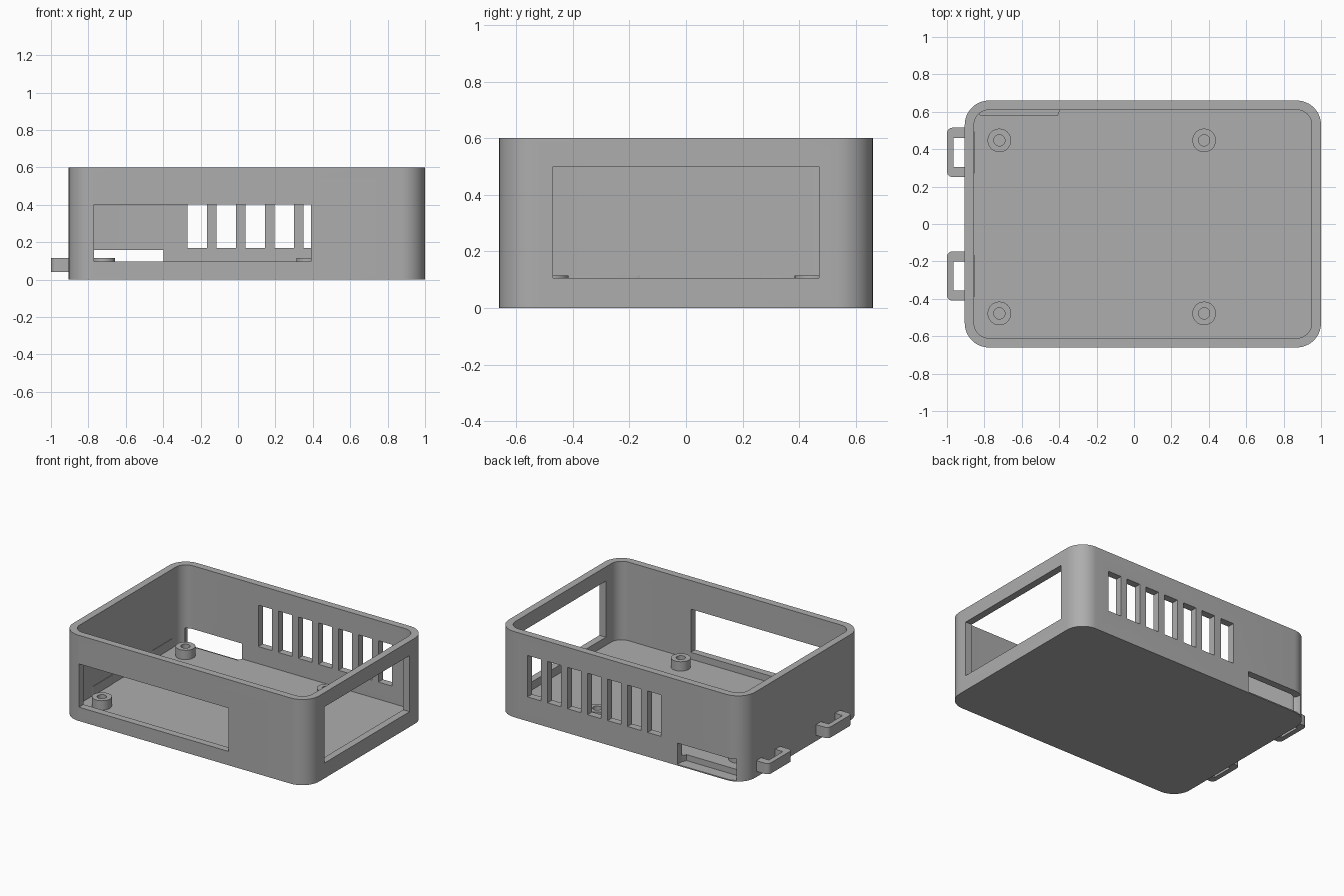
import bpy, bmesh, math

cube = bpy.data.objects.get("Cube")
if cube:
    bpy.data.objects.remove(cube, do_unlink=True)

grey = bpy.data.materials.new("plain grey")
grey.use_nodes = True
tone = (0.42, 0.42, 0.42, 1)
grey.diffuse_color = tone
grey.node_tree.nodes["Principled BSDF"].inputs["Base Color"].default_value = tone


def prism(name, outline, z0, z1):
    """Solid from a flat outline, extruded upward."""
    bm = bmesh.new()
    face = bm.faces.new([bm.verts.new((x, y, z0)) for x, y in outline])
    top = bmesh.ops.extrude_face_region(bm, geom=[face])["geom"]
    verts = [v for v in top if isinstance(v, bmesh.types.BMVert)]
    bmesh.ops.translate(bm, verts=verts, vec=(0, 0, z1 - z0))
    bmesh.ops.recalc_face_normals(bm, faces=bm.faces)
    mesh = bpy.data.meshes.new(name)
    bm.to_mesh(mesh)
    bm.free()
    mesh.materials.append(grey)
    obj = bpy.data.objects.new(name, mesh)
    bpy.context.collection.objects.link(obj)
    return obj


def rounded(x0, x1, y0, y1, r, steps=12):
    """Rectangle outline with round corners."""
    centres = [(x1 - r, y1 - r), (x0 + r, y1 - r), (x0 + r, y0 + r), (x1 - r, y0 + r)]
    points = []
    for i, (cx, cy) in enumerate(centres):
        for s in range(steps + 1):
            a = (i + s / steps) * math.pi / 2
            points.append((cx + r * math.cos(a), cy + r * math.sin(a)))
    return points


def rect(x0, x1, y0, y1):
    return [(x0, y0), (x1, y0), (x1, y1), (x0, y1)]


def circle(cx, cy, r, n=32):
    return [(cx + r * math.cos(i * math.tau / n), cy + r * math.sin(i * math.tau / n))
            for i in range(n)]


def finish(obj, cutters):
    """Cut the openings, then smooth the round walls."""
    for cutter in cutters:
        mod = obj.modifiers.new(cutter.name, "BOOLEAN")
        mod.operation = "DIFFERENCE"
        mod.solver = "EXACT"
        mod.object = cutter
    bpy.ops.object.select_all(action="DESELECT")
    obj.select_set(True)
    bpy.context.view_layer.objects.active = obj
    for mod in list(obj.modifiers):
        bpy.ops.object.modifier_apply(modifier=mod.name)
    for cutter in cutters:
        bpy.data.objects.remove(cutter, do_unlink=True)
    bpy.ops.object.shade_smooth_by_angle(angle=math.radians(30))


# Open tray with round corners
floor = 0.05
tray = prism("tray", rounded(-0.905, 1, -0.66, 0.66, 0.13), 0, 0.6)
cuts = [
    prism("cavity_cut", rounded(-0.855, 0.95, -0.61, 0.61, 0.08), floor, 0.7),
    prism("front_window_cut", rect(-0.77, 0.39, -0.7, -0.57), 0.097, 0.4),
    prism("right_window_cut", rect(0.9, 1.1, -0.47, 0.47), 0.107, 0.5),
]

# Row of vents in the back wall
for i in range(7):
    x = -0.27 + i * 0.155
    cuts.append(prism("vent_cut", rect(x, x + 0.105, 0.57, 0.7), 0.17, 0.46))

# Low slot in the back wall that bites into the floor
slot = [(-0.82, 0.58), (-0.41, 0.58), (-0.395, 0.615),
        (-0.395, 0.7), (-0.84, 0.7), (-0.84, 0.615)]
cuts.append(prism("slot_cut", slot, 0.008, 0.157))
finish(tray, cuts)

# Four hollow standoffs
for x, side in ((-0.72, "left"), (0.375, "right")):
    for y, end in ((-0.478, "front"), (0.447, "back")):
        post = prism(f"standoff_{end}_{side}", circle(x, y, 0.063), floor - 0.01, 0.115)
        finish(post, [prism("screw_cut", circle(x, y, 0.03), floor, 0.2)])

# Two strap loops on the side wall
for y, end in ((-0.278, "front"), (0.383, "back")):
    loop = prism(f"strap_loop_{end}",
                 rounded(-1, -0.852, y - 0.132, y + 0.132, 0.03, 6), 0.04, 0.115)
    finish(loop, [prism("loop_cut", rect(-0.965, -0.895, y - 0.077, y + 0.077), 0, 0.2)])
